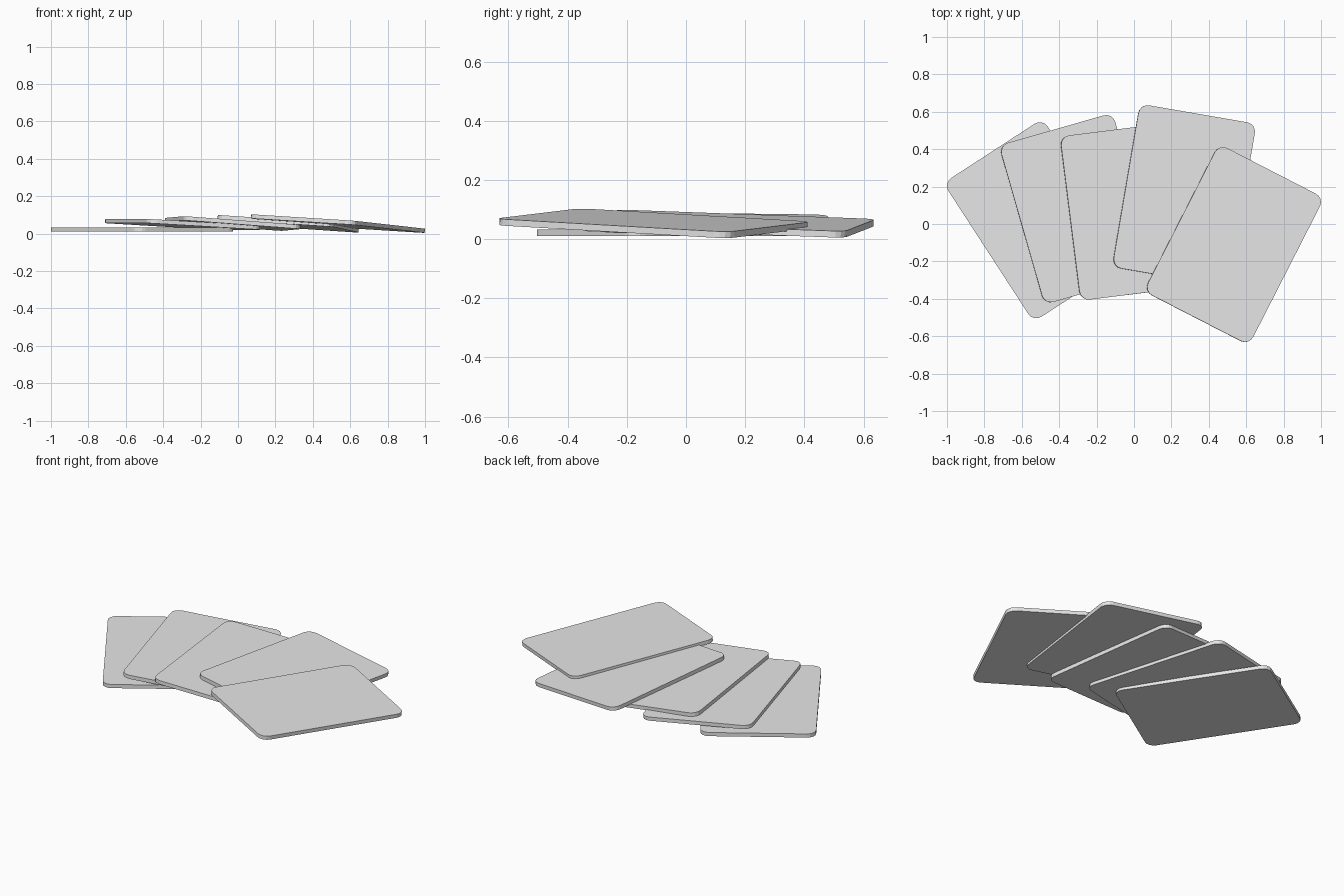
import bpy
import bmesh
from math import atan, radians

cube = bpy.data.objects.get("Cube")
if cube:
    bpy.data.objects.remove(cube, do_unlink=True)

WIDTH, LENGTH, THICK, RADIUS = 0.633, 0.885, 0.022, 0.05

# One plain grey for every card
grey = bpy.data.materials.new("light_grey")
grey.use_nodes = True
grey.diffuse_color = (0.8, 0.8, 0.8, 1)
grey.node_tree.nodes["Principled BSDF"].inputs["Base Color"].default_value = (0.8, 0.8, 0.8, 1)


def card_mesh():
    """Flat slab with rounded corners; its top face lies at local z = 0."""
    bm = bmesh.new()
    bmesh.ops.create_cube(bm, size=1)
    bmesh.ops.translate(bm, verts=bm.verts, vec=(0, 0, -0.5))
    bmesh.ops.scale(bm, verts=bm.verts, vec=(WIDTH, LENGTH, THICK))
    upright = [e for e in bm.edges
               if abs(e.verts[0].co.z - e.verts[1].co.z) > THICK / 2]
    bmesh.ops.bevel(bm, geom=upright, offset=RADIUS, segments=4,
                    profile=0.5, affect='EDGES')
    mesh = bpy.data.meshes.new("card")
    bm.to_mesh(mesh)
    bm.free()
    mesh.materials.append(grey)
    return mesh


# Fanned cards: centre, turn in degrees, drop across width, drop along length
CARDS = {
    "bottom_card": ((-0.513, 0.02, 0.033), 33, 0, 0),
    "second_card": ((-0.296, 0.082, 0.060), 16, 0.036, 0),
    "middle_card": ((-0.027, 0.068, 0.0645), 7.1, 0.047, 0.010),
    "fourth_card": ((0.269, 0.153, 0.063), -9.8, 0.042, 0.032),
    "top_card": ((0.535, -0.11, 0.064), -27.2, 0.035, 0.045),
}

shared = card_mesh()
for name, (centre, turn, drop_w, drop_l) in CARDS.items():
    card = bpy.data.objects.new(name, shared)
    card.location = centre
    card.rotation_euler = (-atan(drop_l / LENGTH), atan(drop_w / WIDTH), radians(turn))
    bpy.context.collection.objects.link(card)
